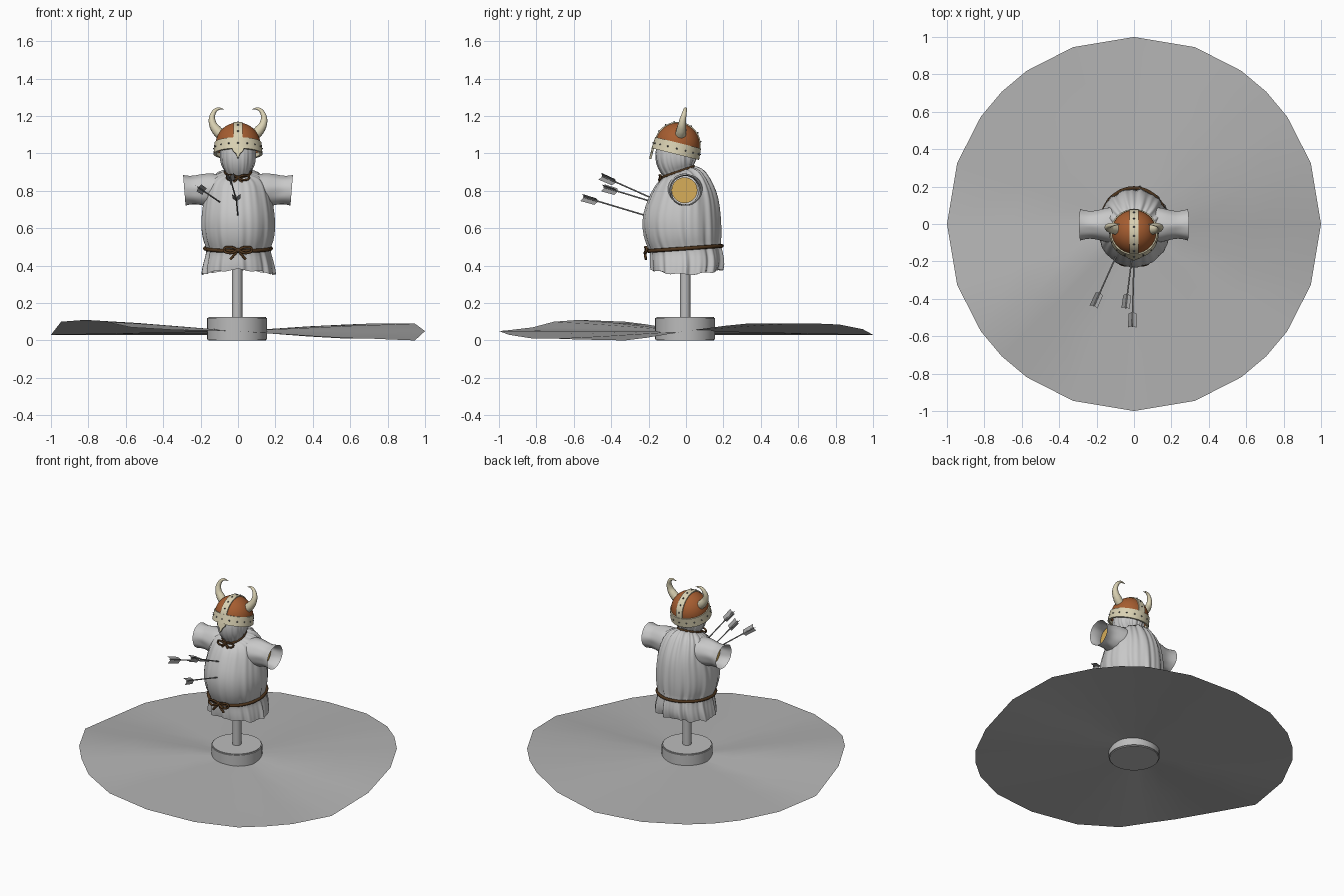
import bpy, bmesh
from math import sin, cos, pi, radians
from mathutils import Vector, Matrix

if "Cube" in bpy.data.objects:
    bpy.data.objects.remove(bpy.data.objects["Cube"])


def material(name, r, g, b):
    m = bpy.data.materials.new(name)
    m.diffuse_color = (r, g, b, 1)
    m.use_nodes = True
    bsdf = m.node_tree.nodes["Principled BSDF"]
    bsdf.inputs["Base Color"].default_value = (r, g, b, 1)
    bsdf.inputs["Roughness"].default_value = 0.8
    return m


CLOTH = material("grey cloth", .58, .58, .58)
STONE = material("grey ground", .45, .45, .45)
WOOD = material("grey wood", .5, .5, .5)
LEATHER = material("brown leather", .38, .11, .03)
BONE = material("cream bone", .70, .64, .45)
ROPE = material("dark rope", .075, .035, .012)
STRAW = material("yellow straw", .68, .42, .10)
METAL = material("dark metal", .13, .13, .13)
SHAFT = material("arrow grey", .35, .35, .35)


def finish(bm, name, mat, smooth=True, matrix=None):
    if matrix:
        bm.transform(matrix)
    bmesh.ops.recalc_face_normals(bm, faces=bm.faces)
    for f in bm.faces:
        f.smooth = smooth
    me = bpy.data.meshes.new(name)
    bm.to_mesh(me)
    bm.free()
    me.materials.append(mat)
    ob = bpy.data.objects.new(name, me)
    bpy.context.collection.objects.link(ob)
    return ob


def loft(name, rings, mat, subsurf=0, closed=True, matrix=None):
    """Skin a list of point rings."""
    bm = bmesh.new()
    rows = [[bm.verts.new(p) for p in ring] for ring in rings]
    n = len(rows[0])
    for a, b in zip(rows, rows[1:]):
        for i in range(n if closed else n - 1):
            j = (i + 1) % n
            bm.faces.new((a[i], a[j], b[j], b[i]))
    ob = finish(bm, name, mat, matrix=matrix)
    if subsurf:
        mod = ob.modifiers.new("smooth", "SUBSURF")
        mod.levels = mod.render_levels = subsurf
    return ob


def tube(name, pts, radius, mat, cyclic=False, radii=None, res=4):
    cu = bpy.data.curves.new(name, "CURVE")
    cu.dimensions = "3D"
    cu.bevel_depth, cu.bevel_resolution, cu.resolution_u = radius, 2, res
    cu.use_fill_caps = True
    sp = cu.splines.new("BEZIER")
    sp.bezier_points.add(len(pts) - 1)
    for i, (bp, p) in enumerate(zip(sp.bezier_points, pts)):
        bp.co = p
        bp.handle_left_type = bp.handle_right_type = "AUTO"
        bp.radius = radii[i] if radii else 1
    sp.use_cyclic_u = cyclic
    cu.materials.append(mat)
    ob = bpy.data.objects.new(name, cu)
    bpy.context.collection.objects.link(ob)
    return ob


def cylinder(name, r1, r2, matrix, depth, mat, sides=32, bevel=0):
    bm = bmesh.new()
    bmesh.ops.create_cone(bm, cap_ends=True, segments=sides, radius1=r1, radius2=r2, depth=depth)
    if bevel:
        edges = [e for e in bm.edges if abs(e.verts[0].co.z - e.verts[1].co.z) < 1e-5]
        bmesh.ops.bevel(bm, geom=edges, offset=bevel, segments=2, affect="EDGES")
    ob = finish(bm, name, mat, matrix=matrix)
    ob.data.set_sharp_from_angle(angle=radians(35))
    return ob


def move(x, y, z):
    return Matrix.Translation((x, y, z))


# Uneven ground disc
quarter = [0, 19, 35, 45, 55, 71]
angles = [radians(q * 90 + a) for q in range(4) for a in quarter]
heights = [.05, .09, .09, .09, .085, .06, .03, .03, .03, .03, .03, .03,
           .03, .10, .11, .10, .07, .055, .05, .03, .01, .01, .005, 0]
loft("ground", [[(r * cos(a), r * sin(a), .05 + (h - .05) * min(1, r * 1.1))
                 for a, h in zip(angles, heights)] for r in (.02, .3, .65, 1)], STONE)

# Stand
cylinder("stand_base", .16, .16, move(-.005, -.005, .0625), .125, WOOD, 40, .006)
cylinder("stand_pole", .028, .028, move(-.005, -.005, .4), .6, WOOD, 20)


# Robe and hooded head: rings of height, half width, front, back, tilt, fold depth
def robe_ring(z, hx, front, back, tilt=0, fold=0, hem=0, n=128):
    pts = []
    for i in range(n):
        t = 2 * pi * i / n
        f = sin(13 * t + 1 + 3 * z) + .7 * sin(22 * t + 5 * z) + .5 * sin(31 * t + 2)
        k = 1 + fold * f * (1.25 + .5 * sin(t))
        y = (front + back) / 2 + (back - front) / 2 * sin(t) * k
        pts.append(Vector((hx * cos(t) * k, y,
                           z + tilt * (y + .03) - hem * (cos(2 * t) + .4 * sin(9 * t)))))
    return pts


belt = (.49, .165, -.19, .18, .07)
neck = (.905, .06, -.115, .035, .35)
loft("robe", [robe_ring(*r) for r in [
    (.365, .192, -.185, .185, 0, .028, .012),
    (.40, .188, -.19, .195, 0, .024, .006),
    (.45, .175, -.19, .195, 0, .018),
    belt + (.015,),
    (.525, .185, -.215, .183, .04, .014),
    (.60, .198, -.235, .188, 0, .010),
    (.68, .194, -.230, .185, 0, .008),
    (.76, .180, -.200, .175, 0, .010),
    (.83, .165, -.165, .150, 0, .014),
    (.88, .135, -.135, .105, .2, .022),
    (.90, .085, -.125, .060, .35, .03),
    neck + (.025,),
    (.925, .080, -.135, .045, .3, .022),
    (.96, .095, -.162, .055, .1, .016),
    (1.01, .096, -.165, .055, 0, .010),
    (1.07, .090, -.145, .050, 0, 0)]], CLOTH, 1)

# Rope belt and neck cord
for name, ring, r, grow in (("belt_rope", belt, .010, .012), ("neck_rope", neck, .009, .006)):
    z, hx, front, back, tilt = ring
    pts = robe_ring(z, hx + grow, front - grow, back + grow, tilt, 0, 0, 24)
    tube(name, pts, r, ROPE, True)


def bow(name, y, z, s, r):
    """Knot with two loops and two hanging ends."""
    for side in (-1, 1):
        shape = [(0, 0, 0), (.5, -.1, .22), (1, 0, .05), (.6, -.15, -.2), (0, -.05, 0)]
        tail = [(0, 0, 0), (.25, -.1, -.3), (.55, -.05, -.65)]
        for part, path in (("loop", shape), ("end", tail)):
            tube(f"{name}_{part}", [(side * a * s, y + b * s, z + c * s) for a, b, c in path], r, ROPE)
    cylinder(name + "_knot", r * 1.8, r * 1.8, move(0, y, z) @ Matrix.Rotation(pi / 2, 4, "Y"),
             r * 3, ROPE, 12, r * .5)


bow("belt_bow", -.21, .482, .075, .007)
bow("neck_bow", -.135, .87, .06, .006)

# Sleeves with straw inside
for side, label in ((1, "left"), (-1, "right")):
    rings = []
    for x, ry, rz, fold in ((.09, .10, .085, 0), (.15, .092, .092, .01), (.20, .076, .082, .02),
                            (.235, .072, .075, .02), (.265, .078, .077, .01), (.287, .084, .082, .01)):
        ring = []
        for i in range(48):
            t = 2 * pi * i / 48
            k = 1 + fold * (sin(5 * t + 30 * x) + .6 * sin(9 * t))
            dz = rz * sin(t) * k
            ring.append((side * (x + .08 * dz), ry * cos(t) * k - .005, .803 + dz))
        rings.append(ring)
    loft(label + "_sleeve", rings, CLOTH, 1)
    cylinder(label + "_straw_stub", .069, .069,
             move(side * .15, -.008, .803) @ Matrix.Rotation(pi / 2, 4, "Y"), .12, STRAW, 24)

# Helmet, tipped slightly backwards
tip = move(0, -.045, 1.045) @ Matrix.Rotation(radians(-14), 4, "X")
bm = bmesh.new()
bmesh.ops.create_uvsphere(bm, u_segments=40, v_segments=24, radius=.12)
bmesh.ops.bisect_plane(bm, geom=bm.verts[:] + bm.edges[:] + bm.faces[:], plane_co=(0, 0, -.03),
                       plane_no=(0, 0, 1), clear_inner=True)
finish(bm, "helmet_dome", LEATHER, matrix=tip)


def circle(r, z):
    return [(r * cos(2 * pi * i / 40), r * sin(2 * pi * i / 40), z) for i in range(40)]


band = loft("helmet_band", [circle(.116, -.05), circle(.131, -.05), circle(.126, .012),
                            circle(.116, .012)], BONE, matrix=tip)
band.data.set_sharp_from_angle(angle=radians(40))
arc = [pi * i / 24 for i in range(25)]
strap = loft("helmet_strap", [[(x, r * cos(a), r * sin(a)) for a in arc] for x, r in
                              ((-.023, .116), (-.023, .124), (.023, .124), (.023, .116))],
             BONE, closed=False, matrix=tip)
strap.data.set_sharp_from_angle(angle=radians(40))

# Nose guard
bm = bmesh.new()
outline = [(-.034, -.045), (-.026, -.065), (-.012, -.078), (0, -.108),
           (.012, -.078), (.026, -.065), (.034, -.045)]
face = bm.faces.new([bm.verts.new((x, -.130, z)) for x, z in outline])
geom = bmesh.ops.extrude_face_region(bm, geom=[face])["geom"]
bmesh.ops.translate(bm, verts=[g for g in geom if isinstance(g, bmesh.types.BMVert)], vec=(0, .012, 0))
finish(bm, "nose_guard", BONE, False, tip)

# Studs on the band and strap
spots = [(Vector((cos(a), sin(a), 0)), .129, -.02) for a in [2 * pi * i / 16 for i in range(16)]]
spots += [(Vector((0, cos(a), sin(a))), .125, 0) for a in [pi * i / 8 for i in range(1, 8)]]
for d, r, z in spots:
    turn = d.to_track_quat("Z", "Y").to_matrix().to_4x4()
    cylinder("helmet_stud", .008, .001, tip @ move(*(d * r + Vector((0, 0, z)))) @ turn, .011, METAL, 6)

# Horns
horn = [(.085, -.03, 1.095), (.115, -.025, 1.125), (.137, -.02, 1.165),
        (.134, -.01, 1.21), (.108, -.003, 1.238), (.075, 0, 1.235)]
for side, label in ((1, "left"), (-1, "right")):
    tube(label + "_horn", [(side * x, y, z) for x, y, z in horn], .03, BONE,
         radii=[1, .9, .66, .45, .27, .04], res=8).data.bevel_resolution = 4

# Arrows: tail point, then point where it enters the robe
for tail, hit in (((-.01, -.55, .768), (0, -.19, .66)), ((-.045, -.45, .88), (-.01, -.17, .755)),
                  ((-.215, -.44, .82), (-.09, -.16, .735))):
    tail, hit = Vector(tail), Vector(hit)
    turn = (tail - hit).to_track_quat("Z", "Y").to_matrix().to_4x4()
    length = (tail - hit).length
    cylinder("arrow_shaft", .004, .004, Matrix.Translation((tail + hit) / 2) @ turn, length, SHAFT, 8)
    for k in range(3):
        bm = bmesh.new()
        bm.faces.new([bm.verts.new((x, 0, z)) for x, z in
                      ((0, -.085), (.024, -.07), (.026, .008), (0, -.006))])
        spin = Matrix.Rotation(radians(120 * k + 30), 4, "Z")
        finish(bm, "arrow_feather", SHAFT, False, Matrix.Translation(tail) @ turn @ spin)
